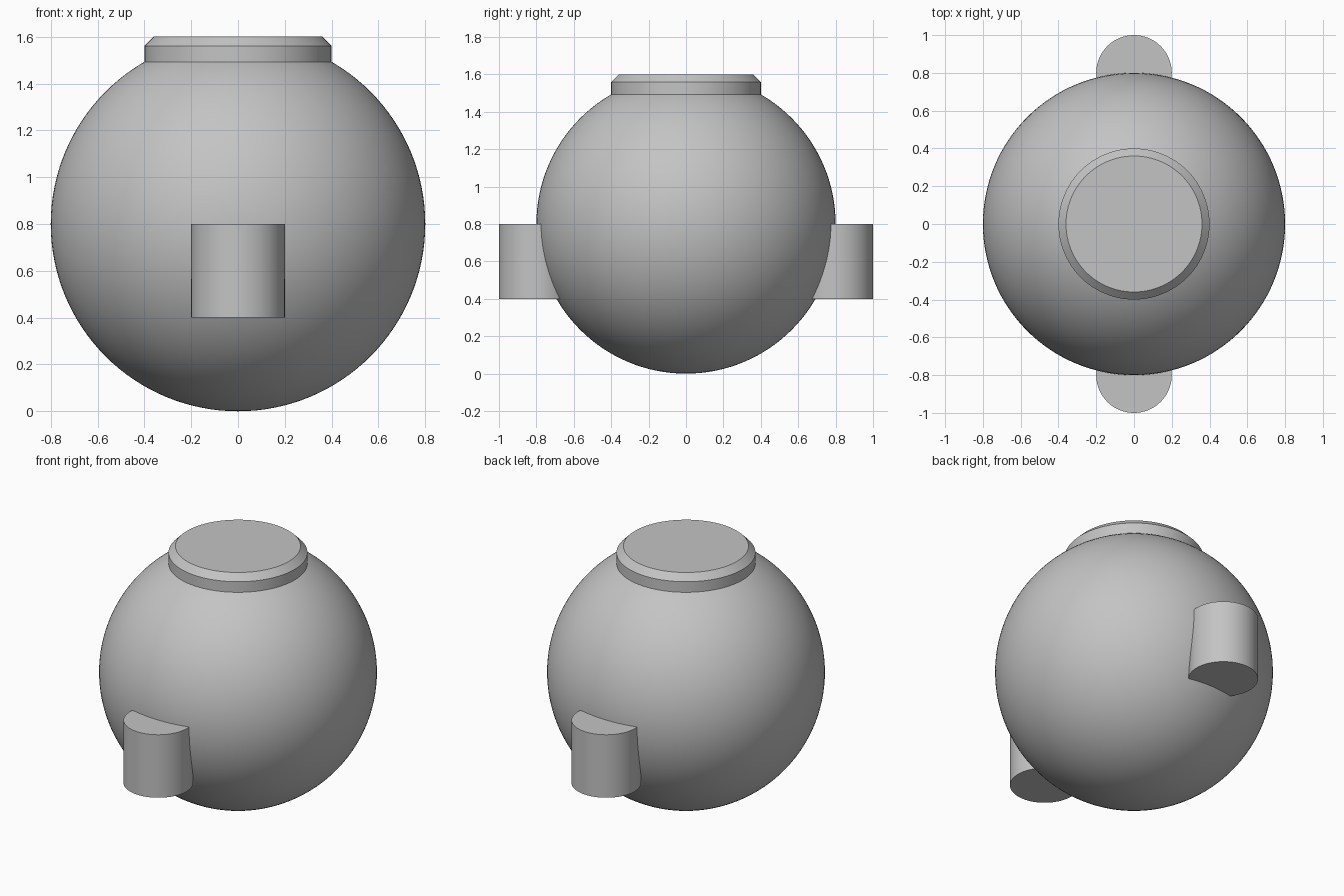
import bpy
import math

cube = bpy.data.objects.get("Cube")
if cube:
    bpy.data.objects.remove(cube, do_unlink=True)

RADIUS = 0.8

grey = bpy.data.materials.new("plain grey")
grey.use_nodes = True
colour = (0.55, 0.55, 0.55, 1)
grey.diffuse_color = colour
grey.node_tree.nodes["Principled BSDF"].inputs["Base Color"].default_value = colour


def finish(name):
    """Name the active part, colour it and smooth its curved faces."""
    part = bpy.context.object
    part.name = name
    part.data.materials.append(grey)
    bpy.ops.object.shade_smooth_by_angle(angle=math.radians(30))
    return part


def cylinder(name, radius, bottom, top, y=0):
    bpy.ops.mesh.primitive_cylinder_add(
        vertices=96, radius=radius, depth=top - bottom,
        location=(0, y, (bottom + top) / 2))
    return finish(name)


# Round body
bpy.ops.mesh.primitive_uv_sphere_add(
    segments=128, ring_count=64, radius=RADIUS, location=(0, 0, RADIUS))
finish("body")

# Lid sunk into the top, with a chamfered upper rim
lid = cylinder("lid", 0.4, 1.45, 1.6)
chamfer = lid.modifiers.new("chamfer", "BEVEL")
chamfer.width = 0.04
chamfer.segments = 1
chamfer.limit_method = "ANGLE"
chamfer.angle_limit = math.radians(60)

# Upright round lugs at front and back
for side, y in (("front", -RADIUS), ("back", RADIUS)):
    cylinder(side + "_lug", 0.2, 0.4, 0.8, y)
